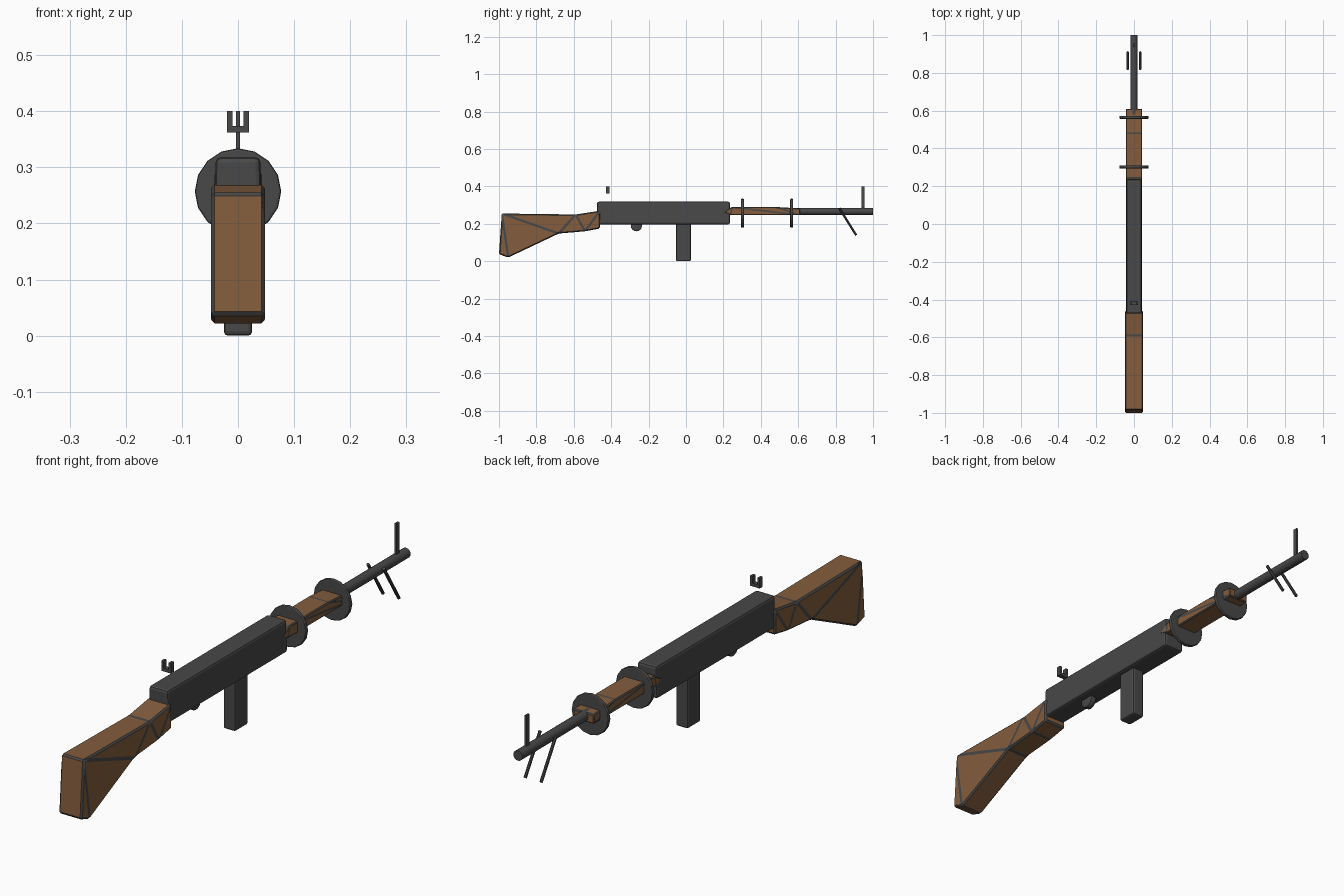
import bpy, bmesh, math
from mathutils import Vector, Matrix

if "Cube" in bpy.data.objects:
    bpy.data.objects.remove(bpy.data.objects["Cube"])


def material(name, rgb):
    m = bpy.data.materials.new(name)
    m.diffuse_color = (*rgb, 1)
    m.use_nodes = True
    m.node_tree.nodes["Principled BSDF"].inputs["Base Color"].default_value = m.diffuse_color
    return m


WOOD = material("brown wood", (0.23, 0.11, 0.047))
METAL = material("dark grey metal", (0.065, 0.065, 0.065))


def finish(name, bm, mats):
    bmesh.ops.recalc_face_normals(bm, faces=bm.faces)
    me = bpy.data.meshes.new(name)
    bm.to_mesh(me)
    bm.free()
    for m in mats:
        me.materials.append(m)
    ob = bpy.data.objects.new(name, me)
    bpy.context.collection.objects.link(ob)
    return ob


def box(name, lo, hi, bevel=0.0, top_taper=1.0):
    bm = bmesh.new()
    bmesh.ops.create_cube(bm, size=1)
    for v in bm.verts:
        if v.co.z > 0:
            v.co.x *= top_taper
        v.co = Vector([a + (b - a) * (c + 0.5) for a, b, c in zip(lo, hi, v.co)])
    if bevel:
        bmesh.ops.bevel(bm, geom=bm.edges[:], offset=bevel, segments=2,
                        profile=0.5, affect='EDGES')
    return finish(name, bm, [METAL])


def rod(name, p, q, r, sides=12, bevel=0.0):
    p, q = Vector(p), Vector(q)
    bm = bmesh.new()
    rot = (q - p).to_track_quat('Z', 'Y').to_matrix().to_4x4()
    bmesh.ops.create_cone(bm, cap_ends=True, segments=sides, radius1=r, radius2=r,
                          depth=(q - p).length,
                          matrix=Matrix.Translation((p + q) / 2) @ rot)
    if bevel:
        rim = [e for e in bm.edges if any(len(f.verts) > 4 for f in e.link_faces)]
        bmesh.ops.bevel(bm, geom=rim, offset=bevel, segments=2, profile=0.5, affect='EDGES')
    return finish(name, bm, [METAL])


def wood_slab(name, pts, side_faces, half, band):
    """Side profile given a width; every edge, flat ones too, becomes a dark band."""
    bm = bmesh.new()
    left = [bm.verts.new((-half, y, z)) for y, z in pts]
    right = [bm.verts.new((half, y, z)) for y, z in pts]
    for f in side_faces:
        bm.faces.new([left[i] for i in f])
        bm.faces.new([right[i] for i in reversed(f)])
    n = len(pts)
    for i in range(n):
        j = (i + 1) % n
        bm.faces.new((left[i], left[j], right[j], right[i]))
    bmesh.ops.recalc_face_normals(bm, faces=bm.faces)
    bmesh.ops.bevel(bm, geom=bm.edges[:], offset=band, segments=1, profile=0.5,
                    affect='EDGES', material=1, clamp_overlap=True)
    return finish(name, bm, [WOOD, METAL])


# Shoulder stock
wood_slab("stock",
          [(-0.985, 0.255), (-1.0, 0.037), (-0.95, 0.02), (-0.68, 0.148),
           (-0.54, 0.16), (-0.46, 0.175), (-0.46, 0.27), (-0.59, 0.25)],
          [(0, 1, 2), (0, 2, 3), (0, 3, 7), (7, 3, 4), (7, 4, 6), (4, 5, 6)],
          0.048, 0.006)

# Wooden handguard
wood_slab("handguard",
          [(0.2, 0.262), (0.24, 0.246), (0.61, 0.246), (0.61, 0.282),
           (0.48, 0.29), (0.245, 0.29)],
          [(0, 1, 5), (1, 2, 5), (5, 2, 4), (4, 2, 3)], 0.043, 0.004)

# Receiver, magazine and trigger
box("receiver", (-0.044, -0.475, 0.197), (0.044, 0.235, 0.318), 0.009, 0.9)
box("magazine", (-0.025, -0.053, 0.0), (0.025, 0.026, 0.21), 0.007)
rod("trigger", (-0.012, -0.265, 0.19), (0.012, -0.265, 0.19), 0.03, 16, 0.003)

# Barrel and ring discs
rod("barrel", (0, 0.58, 0.266), (0, 1.0, 0.266), 0.019, 16)
for i, y in enumerate((0.302, 0.565)):
    rod(f"ring_disc_{i + 1}", (0, y - 0.008, 0.257), (0, y + 0.008, 0.257), 0.077, 16, 0.004)

# Folding bipod legs
for side, s in (("left", -1), ("right", 1)):
    rod(f"bipod_leg_{side}", (s * 0.033, 0.82, 0.283), (s * 0.033, 0.91, 0.139), 0.006, 8)

# Sights
box("front_sight_post", (-0.004, 0.937, 0.275), (0.004, 0.955, 0.4))
box("rear_sight_base", (-0.02, -0.428, 0.362), (0.02, -0.41, 0.374))
for side, s in (("left", -1), ("right", 1)):
    box(f"rear_sight_prong_{side}", (s * 0.015 - 0.005, -0.428, 0.372),
        (s * 0.015 + 0.005, -0.41, 0.4))

# Smooth the round parts, keep sharp rims
for ob in bpy.data.objects:
    ob.select_set(ob.name.startswith(("barrel", "bipod", "trigger")))
    if ob.select_get():
        bpy.context.view_layer.objects.active = ob
bpy.ops.object.shade_smooth_by_angle(angle=math.radians(35))
